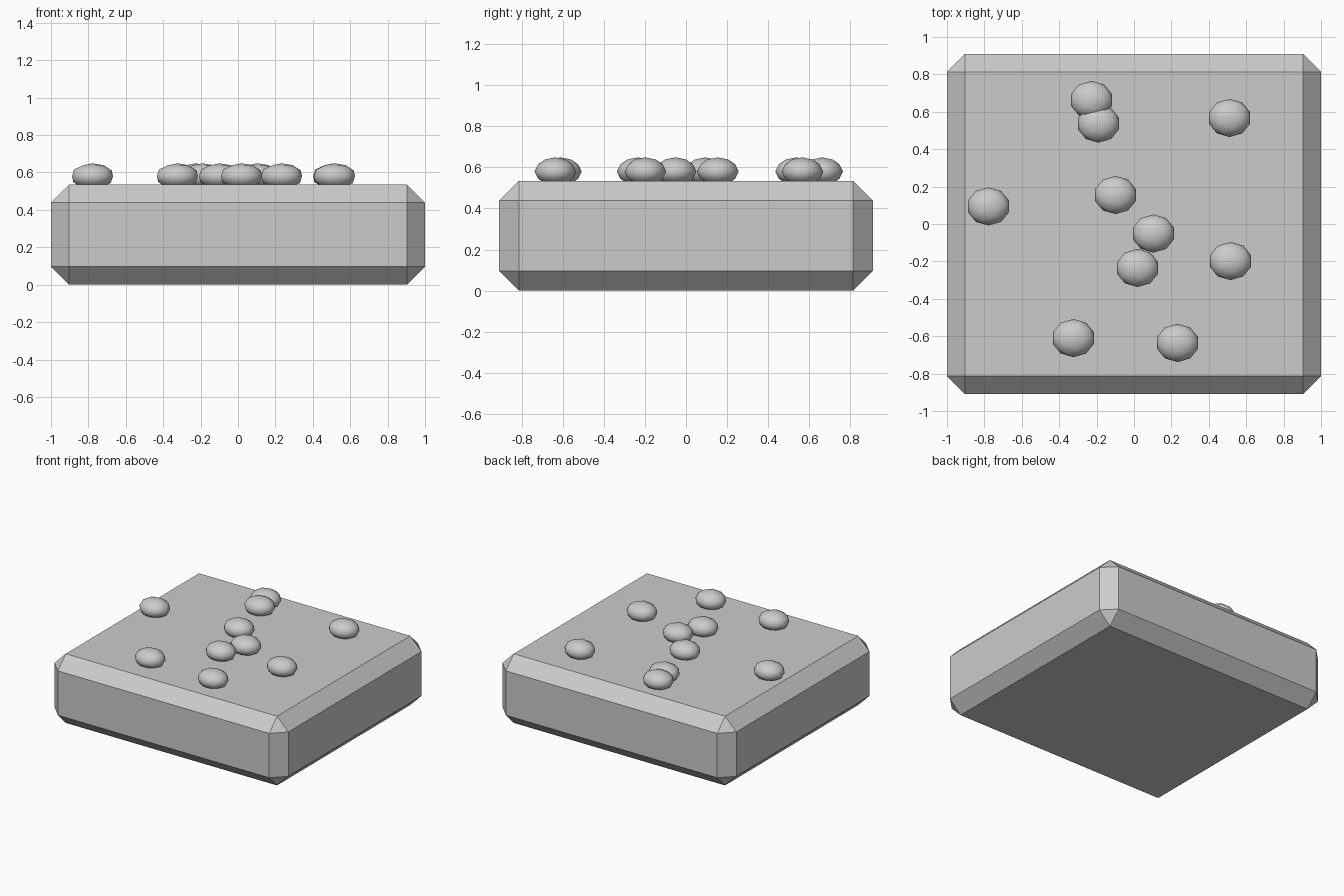
import bpy

if "Cube" in bpy.data.objects:
    bpy.data.objects.remove(bpy.data.objects["Cube"])

grey = bpy.data.materials.new("stone_grey")
grey.diffuse_color = (0.6, 0.6, 0.6, 1)
grey.use_nodes = True
grey.node_tree.nodes["Principled BSDF"].inputs["Base Color"].default_value = grey.diffuse_color

HEIGHT = 0.535

# Slab: box with chamfered edges
bpy.ops.mesh.primitive_cube_add(size=1, location=(0, 0, HEIGHT / 2))
slab = bpy.context.object
slab.name = "slab"
slab.scale = (2, 1.82, HEIGHT)
bpy.ops.object.transform_apply(location=False, rotation=False, scale=True)
chamfer = slab.modifiers.new("chamfer", 'BEVEL')
chamfer.width = 0.096
chamfer.segments = 1
slab.data.materials.append(grey)

# Pebbles: flattened round stones half sunk into the top
spots = [(-0.227, 0.663), (-0.19, 0.537), (0.511, 0.567), (-0.778, 0.094),
         (-0.099, 0.155), (0.104, -0.051), (0.019, -0.235), (0.516, -0.198),
         (-0.324, -0.61), (0.233, -0.636)]
for i, (x, y) in enumerate(spots):
    bpy.ops.mesh.primitive_ico_sphere_add(subdivisions=2, radius=1,
                                          location=(x, y, 0.58))
    pebble = bpy.context.object
    pebble.name = f"pebble_{i + 1}"
    pebble.scale = (0.115, 0.102, 0.069)
    bpy.ops.object.transform_apply(location=False, rotation=False, scale=True)
    bpy.ops.object.shade_smooth()
    pebble.data.materials.append(grey)
